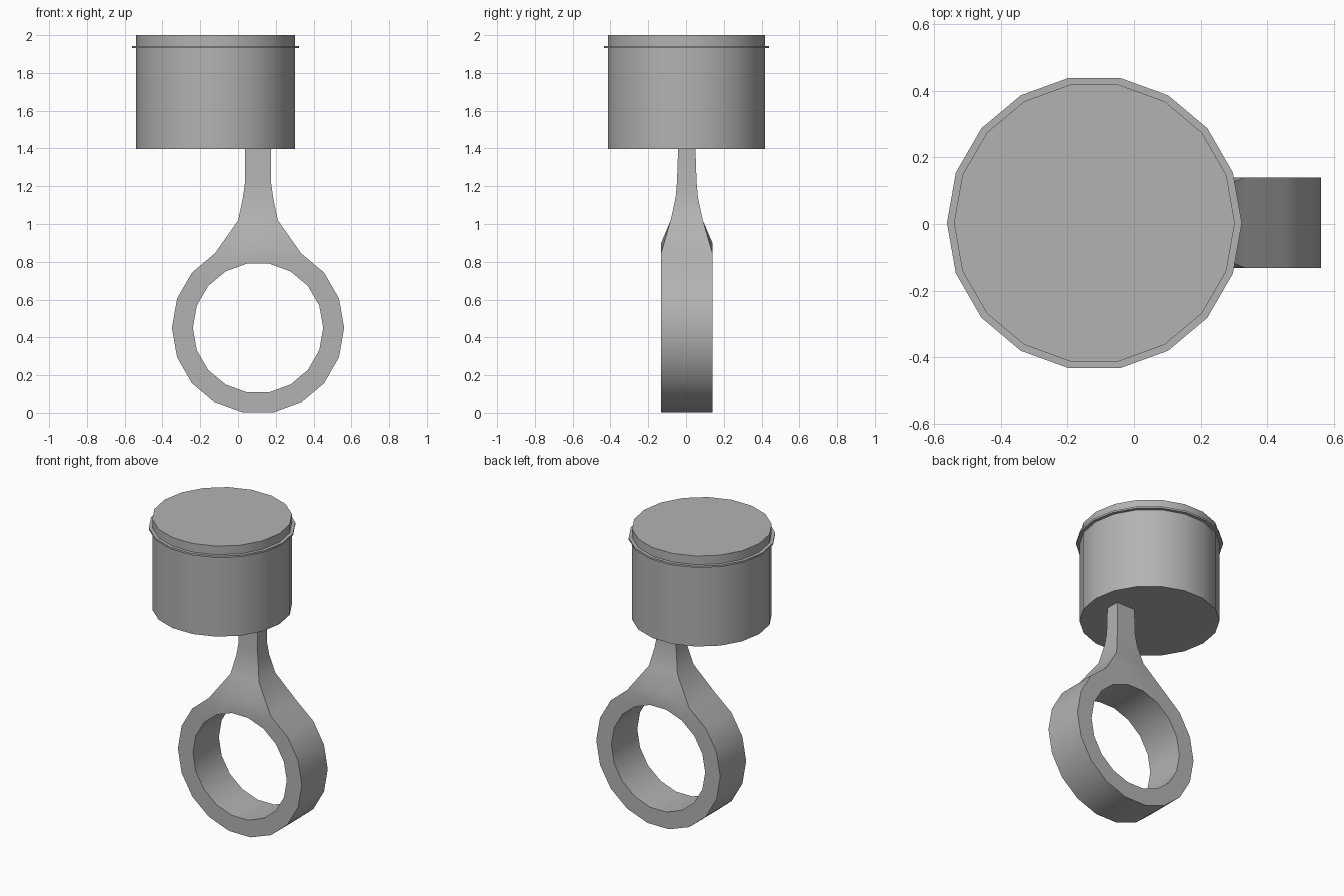
import bpy, bmesh
from math import radians, cos, sin, pi

if "Cube" in bpy.data.objects:
    bpy.data.objects.remove(bpy.data.objects["Cube"])

SIDES = 18

# Dark grey metal
metal = bpy.data.materials.new("dark_metal")
metal.diffuse_color = (0.45, 0.45, 0.45, 1)
metal.use_nodes = True
metal.node_tree.nodes["Principled BSDF"].inputs["Base Color"].default_value = metal.diffuse_color


def finish(obj):
    obj.data.materials.append(metal)
    for p in obj.data.polygons:
        p.use_smooth = True
    obj.data.set_sharp_from_angle(angle=radians(30))


def disc(name, radius, z0, z1):
    bpy.ops.mesh.primitive_cylinder_add(
        vertices=SIDES, radius=radius, depth=z1 - z0,
        location=(-0.119, 0.003, (z0 + z1) / 2), rotation=(0, 0, pi / 2))
    obj = bpy.context.object
    obj.name = name
    finish(obj)


# Piston body and its thin ring near the crown
disc("piston_body", 0.422, 1.398, 2.0)
disc("piston_ring", 0.443, 1.931, 1.943)

# Connecting rod: big-end ring flowing into a tapered stem
CX, CY, CZ, HALF = 0.106, 0.004, 0.45, 0.136
bm = bmesh.new()


def circle(r, y):
    return [bm.verts.new((CX + r * cos(2 * pi * i / SIDES), y,
                          CZ + r * sin(2 * pi * i / SIDES))) for i in range(SIDES)]


of, ob = circle(0.456, CY - HALF), circle(0.456, CY + HALF)
nf, nb = circle(0.345, CY - HALF), circle(0.345, CY + HALF)
for i in range(SIDES):
    j = (i + 1) % SIDES
    bm.faces.new((of[i], of[j], nf[j], nf[i]))
    bm.faces.new((ob[i], ob[j], nb[j], nb[i]))
    bm.faces.new((nf[i], nf[j], nb[j], nb[i]))
    if i not in (3, 4, 5):  # left open for the stem
        bm.faces.new((of[i], of[j], ob[j], ob[i]))

# Stem sections: (z, half width x, half depth y)
levels = [(1.02, 0.105, 0.085), (1.14, 0.08, 0.059),
          (1.22, 0.069, 0.052), (1.42, 0.068, 0.045)]
loops = [[bm.verts.new((CX + sx * w, CY + sy * d, z))
          for sx, sy in ((1, -1), (-1, -1), (-1, 1), (1, 1))] for z, w, d in levels]
rf, lf, lb, rb = loops[0]
for o, r, l in ((of, rf, lf), (ob, rb, lb)):
    bm.faces.new((o[4], o[5], l, r))
    bm.faces.new((o[3], o[4], r))
    bm.faces.new((o[5], o[6], l))
bm.faces.new((of[3], ob[3], rb, rf))
bm.faces.new((of[6], ob[6], lb, lf))
for a, b in zip(loops, loops[1:]):
    for i in range(4):
        j = (i + 1) % 4
        bm.faces.new((a[i], a[j], b[j], b[i]))
bm.faces.new(loops[-1])
bmesh.ops.recalc_face_normals(bm, faces=bm.faces)
mesh = bpy.data.meshes.new("connecting_rod")
bm.to_mesh(mesh)
bm.free()
rod = bpy.data.objects.new("connecting_rod", mesh)
bpy.context.collection.objects.link(rod)
finish(rod)
